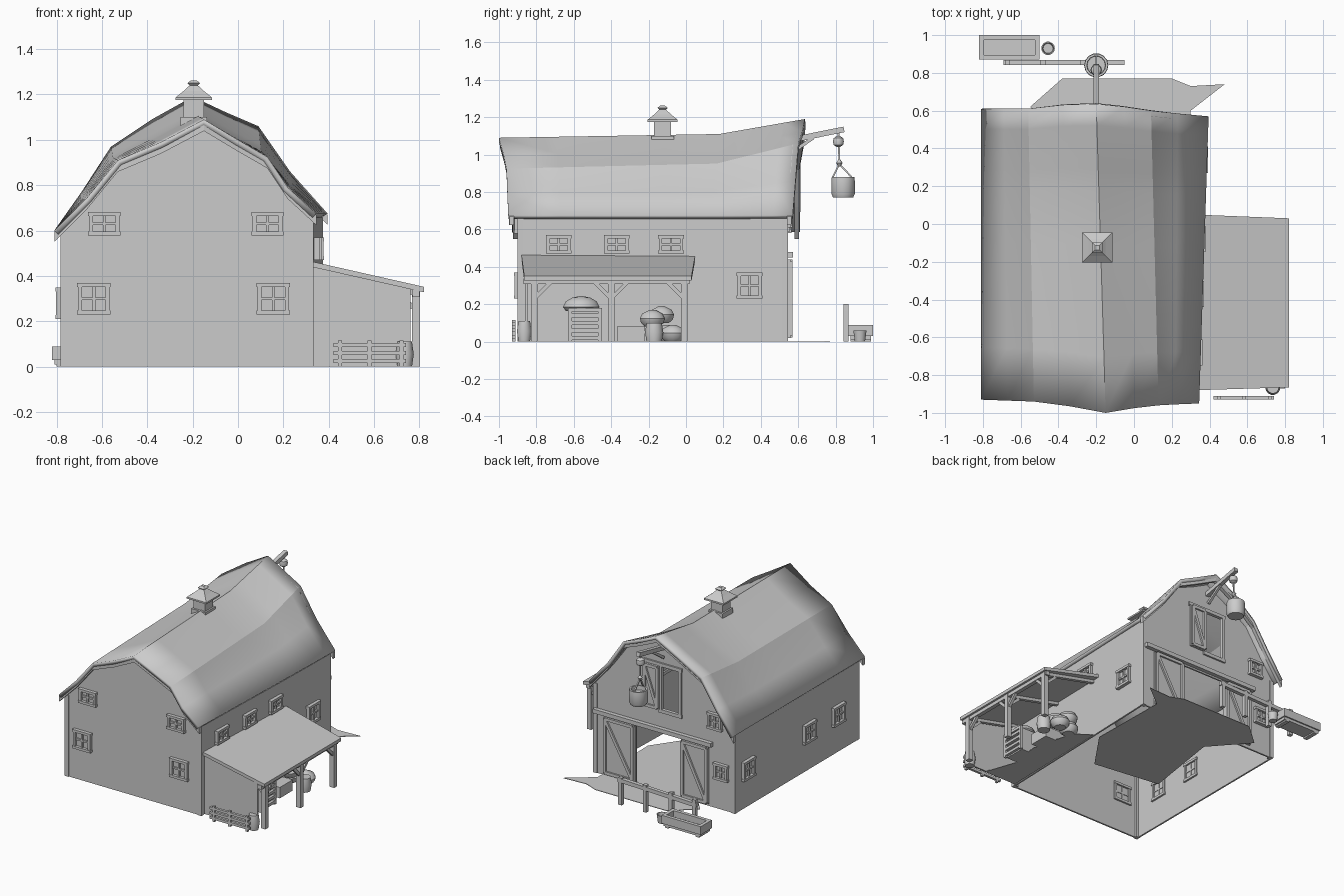
import bpy, bmesh, math
from mathutils import Vector, Matrix

if "Cube" in bpy.data.objects:
    bpy.data.objects.remove(bpy.data.objects["Cube"])

grey = bpy.data.materials.new("weathered_grey")
grey.diffuse_color = (0.6, 0.6, 0.6, 1)
grey.use_nodes = True
grey.node_tree.nodes["Principled BSDF"].inputs["Base Color"].default_value = grey.diffuse_color


def finish(name, bm, smooth=0):
    bmesh.ops.recalc_face_normals(bm, faces=bm.faces)
    me = bpy.data.meshes.new(name)
    bm.to_mesh(me)
    bm.free()
    me.materials.append(grey)
    ob = bpy.data.objects.new(name, me)
    bpy.context.collection.objects.link(ob)
    if smooth:
        bpy.ops.object.select_all(action='DESELECT')
        ob.select_set(True)
        bpy.context.view_layer.objects.active = ob
        bpy.ops.object.shade_smooth_by_angle(angle=math.radians(smooth))
    return ob


def boxes(name, *pairs):
    bm = bmesh.new()
    for lo, hi in pairs:
        lo, hi = Vector(lo), Vector(hi)
        m = Matrix.Translation((lo + hi) / 2) @ Matrix.Diagonal((*(hi - lo), 1))
        bmesh.ops.create_cube(bm, size=1, matrix=m)
    return finish(name, bm)


def bars(name, segs, w=0.03):
    """Square timbers between pairs of points."""
    bm = bmesh.new()
    for a, b in segs:
        a, b = Vector(a), Vector(b)
        rot = (b - a).to_track_quat('Z', 'Y').to_matrix().to_4x4()
        m = Matrix.Translation((a + b) / 2) @ rot @ Matrix.Diagonal((w, w, (b - a).length, 1))
        bmesh.ops.create_cube(bm, size=1, matrix=m)
    return finish(name, bm)


def lathe(name, prof, at, n=14):
    """Closed turned shape from (radius, height) points."""
    bm = bmesh.new()
    rings = [[bm.verts.new((at[0] + r * math.cos(2 * math.pi * i / n),
                            at[1] + r * math.sin(2 * math.pi * i / n), at[2] + z))
              for i in range(n)] for r, z in prof]
    for a, b in zip(rings, rings[1:]):
        for i in range(n):
            bm.faces.new((a[i], a[(i + 1) % n], b[(i + 1) % n], b[i]))
    bm.faces.new(rings[0])
    bm.faces.new(rings[-1])
    return finish(name, bm, 40)


def slab(name, pts, off):
    """Flat polygon extruded by an offset vector."""
    bm = bmesh.new()
    f = bm.faces.new([bm.verts.new(p) for p in pts])
    r = bmesh.ops.extrude_face_region(bm, geom=[f])
    bmesh.ops.translate(bm, vec=off, verts=[v for v in r['geom'] if isinstance(v, bmesh.types.BMVert)])
    return finish(name, bm)


# Gambrel profile at both ends: (x, y, z)
FRONT = [(-.81, -.93, .60), (-.67, -.935, .74), (-.53, -.94, .91), (-.34, -.965, .99), (-.15, -1.0, 1.09),
         (.0, -.975, 1.0), (.13, -.96, .925), (.22, -.955, .79), (.345, -.95, .675)]
BACK = [(-.81, .61, .60), (-.69, .61, .77), (-.56, .61, .97), (-.38, .63, 1.09), (-.2, .635, 1.19),
        (-.05, .62, 1.12), (.09, .60, 1.06), (.23, .585, .86), (.395, .57, .675)]


def profile(t):
    rise = .28 * t if t < .72 else .2 + .8 * (t - .72) / .28
    return [Vector((a[0] + (b[0] - a[0]) * t, a[1] + (b[1] - a[1]) * t, a[2] + (b[2] - a[2]) * rise))
            for a, b in zip(FRONT, BACK)]


# Roof shell, sweeping up at the back
bm = bmesh.new()
rows = [[bm.verts.new(p) for p in profile(t)] for t in (0, .18, .36, .54, .72, .79, .86, .93, 1)]
for a, b in zip(rows, rows[1:]):
    for i in range(len(a) - 1):
        bm.faces.new((a[i], a[i + 1], b[i + 1], b[i]))
roof = finish("roof", bm, 13)
if sum(p.normal.z for p in roof.data.polygons) < 0:
    roof.data.flip_normals()
m = roof.modifiers.new("thickness", 'SOLIDIFY')
m.thickness, m.offset = 0.025, -1

# Barge boards under both roof ends
for nm, t, dy in (("front_barge_board", 0, .025), ("back_barge_board", 1, -.025)):
    ps = [p + Vector((0, dy * .2, -.006)) for p in profile(t)]
    bm = bmesh.new()
    rings = [[bm.verts.new(p + Vector(o)) for o in ((0, 0, 0), (0, dy, 0), (0, dy, -.045), (0, 0, -.045))] for p in ps]
    for a, b in zip(rings, rings[1:]):
        for i in range(4):
            bm.faces.new((a[i], a[(i + 1) % 4], b[(i + 1) % 4], b[i]))
    bm.faces.new(rings[0])
    bm.faces.new(rings[-1])
    finish(nm, bm)

# Gable walls; the barn widens slightly to the back
XL, YF, YB, T = -.78, -.895, .54, .012


def xr(y):
    return .33 + .043 * (y - YF) / (YB - YF)


def gable(name, y, t, dy):
    pts = [(XL, y, 0), (XL, y, .61)] + [(p.x, y, p.z - .022) for p in profile(t)[1:-1]]
    return slab(name, pts + [(xr(y), y, .67), (xr(y), y, 0)], (0, dy, 0))


gable("front_wall", YF, .05, T)
back = gable("back_wall", YB, .955, -T)
cut = boxes("opening_cutter", ((-.35, .45, -.1), (.03, .65, .44)), ((-.33, .45, .61), (-.18, .65, .93)))
cut.hide_render = True
cut.display_type = 'WIRE'
m = back.modifiers.new("openings", 'BOOLEAN')
m.object, m.solver = cut, 'EXACT'

# Long walls and corner boards
boxes("left_wall", ((XL, YF, 0), (XL + T, YB, .62)))
slab("right_wall", [(xr(YF), YF, 0), (xr(YB), YB, 0), (xr(YB), YB, .67), (xr(YF), YF, .67)], (-T, 0, 0))
boxes("corner_boards", *[((x - .016, y - .016, 0), (x + .016, y + .016, h))
                         for y in (YF + .01, YB - .01)
                         for x, h in ((XL + .014, .6), (xr(y) - .014, .66))])


# Windows: frame, cross bars and pane
def window(name, c, axis, sign, w, h):
    u = Vector((1, 0, 0)) if axis == 'y' else Vector((0, 1, 0))
    n = Vector((0, sign, 0)) if axis == 'y' else Vector((sign, 0, 0))
    z = Vector((0, 0, 1))
    bm = bmesh.new()

    def part(cu, cz, su, sz, d):
        m = Matrix.Translation(Vector(c) + u * cu + z * cz)
        s = u * su + z * sz + Vector([abs(k) for k in n]) * d
        bmesh.ops.create_cube(bm, size=1, matrix=m @ Matrix.Diagonal((*s, 1)))
    for s in (-1, 1):
        part(s * (w / 2 - .009), 0, .018, h, .044)
        part(0, s * (h / 2 - .009), w + .008, .018, .05)
    part(0, 0, .012, h, .032)
    part(0, 0, w, .012, .032)
    part(0, 0, w, h, .008)
    finish(name, bm)


for x, z, w, h in ((-.59, .63, .135, .105), (.13, .63, .135, .105), (-.635, .30, .14, .14), (.155, .30, .14, .14)):
    window("front_window", (x, YF, z), 'y', -1, w, h)
for x, z in ((-.62, .64), (-.67, .28)):
    window("back_window", (x, YB, z), 'y', 1, .11, .12)
for y in (.40, -.31, -.65):
    window("left_window", (XL, y, .28), 'x', -1, .13, .14)
for y, z, h in ((-.68, .52, .1), (-.37, .52, .1), (-.08, .52, .1), (.34, .30, .14)):
    window("right_window", (xr(y), y, z), 'x', 1, .13, h)


# Braced doors and their rail
def door(name, x0, x1, z0, z1, y):
    boxes(name + "_panel", ((x0, y, z0), (x1, y + .014, z1)))
    f, e = y + .015, .012
    q = [(x0 + e, f, z0 + e), (x1 - e, f, z0 + e), (x1 - e, f, z1 - e), (x0 + e, f, z1 - e)]
    bars(name + "_bracing", list(zip(q, q[1:] + q[:1])) + [(q[0], q[2])], .022)


door("left_barn_door", .03, .28, .02, .44, YB + .004)
door("right_barn_door", -.57, -.35, .02, .44, YB + .004)
door("loft_door", -.17, -.04, .61, .93, YB + .004)
bars("door_rail", [((.36, YB + .018, .465), (-.60, YB + .018, .465))], .03)
bars("loft_frame", [((-.335, YB, .6), (-.335, YB, .94)), ((-.175, YB, .6), (-.175, YB, .94)),
                    ((-.35, YB, .94), (-.03, YB, .94)), ((-.35, YB, .6), (-.16, YB, .6))], .025)

# Hoist beam, pulley, rope and bucket
bars("hoist_beam", [((-.2, .5, 1.065), (-.2, .845, 1.135))], .03)
bars("hoist_brace", [((-.2, .55, 1.0), (-.2, .68, 1.09))], .018)
lathe("pulley", [(.008, -.03), (.026, -.018), (.03, 0), (.026, .018), (.008, .03)], (-.2, .815, 1.07))
bars("rope", [((-.2, .815, 1.13), (-.2, .82, .95)), ((-.2, .82, .95), (-.2, .785, .88)),
              ((-.2, .82, .95), (-.2, .885, .88))], .009)
lathe("hoist_hook", [(.006, -.018), (.017, 0), (.006, .018)], (-.2, .82, .955), 8)
lathe("hoist_bucket", [(.055, 0), (.064, .02), (.064, .09), (.062, .11), (.05, .11), (.048, .08)], (-.2, .84, .77))

# Cupola
cx, cy = -.195, -.125
boxes("cupola_base", ((cx - .058, cy - .06, 1.03), (cx + .058, cy + .06, 1.1)))
boxes("cupola_body", ((cx - .046, cy - .046, 1.08), (cx + .046, cy + .046, 1.19)))
bm = bmesh.new()
lv = [[bm.verts.new((cx + r * sx, cy + r * sy, z)) for sx, sy in ((-1, -1), (1, -1), (1, 1), (-1, 1))]
      for r, z in ((.08, 1.175), (.08, 1.187), (.045, 1.215), (.018, 1.24), (.028, 1.25), (.012, 1.262))]
for a, b in zip(lv, lv[1:]):
    for i in range(4):
        bm.faces.new((a[i], a[(i + 1) % 4], b[(i + 1) % 4], b[i]))
bm.faces.new(lv[0])
bm.faces.new(lv[-1])
finish("cupola_roof", bm)

# Lean-to: sloped roof, end wall, posts, beam and braces
slab("lean_to_roof", [(.32, -.88, .465), (.82, -.865, .352), (.82, .03, .352), (.32, .05, .465)], (0, 0, -.024))
slab("lean_to_end_wall", [(.33, -.86, 0), (.76, -.86, 0), (.76, -.86, .35), (.33, -.86, .44)], (0, T, 0))
PY = (-.81, -.40, -.01)
bars("lean_to_posts", [((.785, y, 0), (.785, y, .34)) for y in PY], .036)
bars("lean_to_beam", [((.785, -.87, .322), (.785, .02, .322))], .03)
bars("lean_to_rafters", [((.33, y, .43), (.80, y, .322)) for y in PY], .025)
bars("lean_to_braces", [((.785, y, .23), (.785, y + s * .09, .32)) for y, s in
                        ((PY[0], 1), (PY[1], -1), (PY[1], 1), (PY[2], -1))]
     + [((.785, y, .25), (.69, y, .335)) for y in PY], .02)

# Stored goods under the lean-to
bars("slatted_crate", [((.62, -.63, z), (.62, -.45, z)) for z in (.02, .06, .1, .14, .17)]
     + [((.62, y, 0), (.62, y, .18)) for y in (-.62, -.46)], .02)
boxes("crate_box", ((.44, -.62, 0), (.61, -.46, .17)))
lathe("hay_heap", [(.085, 0), (.1, .02), (.085, .05), (.05, .07), (.01, .078)], (.53, -.56, .165))
boxes("feed_box", ((.42, -.37, 0), (.6, -.22, .08)))
lathe("keg", [(.042, 0), (.05, .05), (.042, .1)], (.66, -.17, 0))
for x, y, z in ((.5, -.1, 0), (.55, -.18, .08), (.48, -.13, .1), (.6, -.07, 0)):
    lathe("sack", [(.04, 0), (.062, .02), (.068, .045), (.055, .07), (.015, .09)], (x, y, z))
lathe("barrel", [(.032, 0), (.04, .055), (.032, .11)], (.735, -.865, 0))
slab("lean_to_ground", [(.34, -.85, 0), (.6, -.85, 0), (.52, -.62, 0), (.56, -.4, 0), (.48, -.08, 0), (.36, 0, 0)],
     (0, 0, .004))

# Small fence in front of the lean-to
bars("front_fence", [((x, -.92, 0), (x, -.92, .115)) for x in (.45, .58, .72)]
     + [((.42, -.92, z), (.74, -.92, z)) for z in (.025, .06, .095)], .018)

# Yard behind the barn, running in through the doorway
slab("yard_ground", [(.48, .74, 0), (.3, .6, 0), (.31, 0, 0), (.1, -.3, 0), (-.41, -.23, 0), (-.32, .36, 0),
                     (-.55, .62, 0), (-.38, .77, 0), (.2, .77, 0), (.3, .73, 0)], (0, 0, .004))
bars("hitching_rail", [((x, .855, 0), (x, .855, .2)) for x in (-.07, -.27, -.48, -.67)]
     + [((-.69, .855, .16), (-.05, .855, .18))], .028)
boxes("trough", ((-.82, .87, .03), (-.5, .895, .09)), ((-.82, .975, .03), (-.5, 1.0, .09)),
      ((-.82, .87, .03), (-.795, 1.0, .09)), ((-.525, .87, .03), (-.5, 1.0, .09)),
      ((-.81, .88, .01), (-.51, .99, .045)), ((-.80, .88, 0), (-.77, .99, .03)), ((-.55, .88, 0), (-.52, .99, .03)))
lathe("water_bucket", [(.028, 0), (.036, .06), (.03, .06), (.026, .03)], (-.455, .93, 0))

# Cart wheel leaning inside the barn
hub = Vector((-.3, .35, .13))
rim = [hub + Vector((.02 * math.sin(a), .09 * math.cos(a), .09 * math.sin(a)))
       for a in [k * math.pi / 6 for k in range(12)]]
bars("cart_wheel", list(zip(rim, rim[1:] + rim[:1])) + [(hub, p) for p in rim[::2]], .015)
